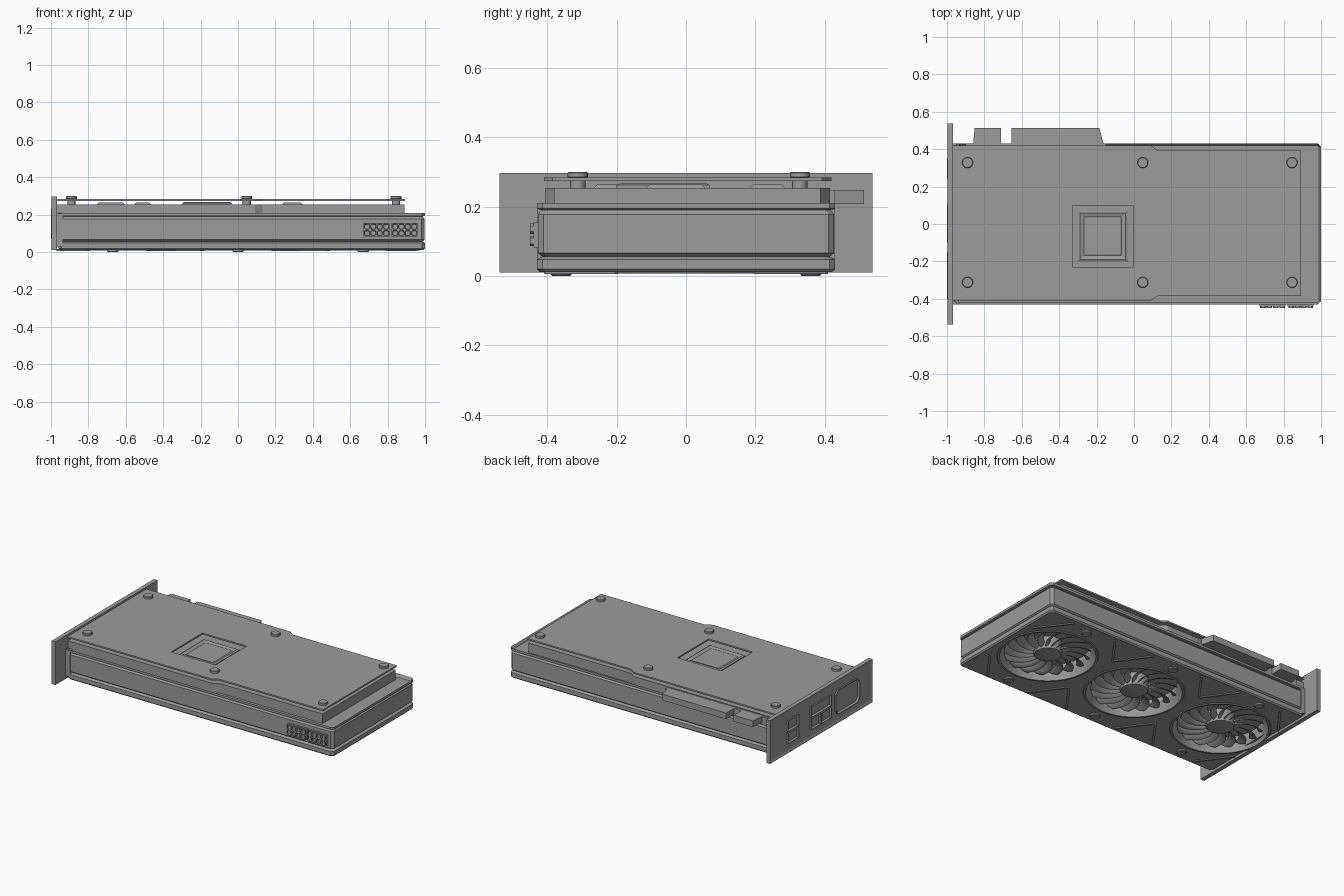
import bpy, bmesh
from math import sin, cos, pi, radians
from mathutils import Vector, Matrix

cube = bpy.data.objects.get("Cube")
if cube:
    bpy.data.objects.remove(cube)

grey = bpy.data.materials.new("plain_grey")
grey.use_nodes = True
grey.diffuse_color = (0.33, 0.33, 0.33, 1)
grey.node_tree.nodes["Principled BSDF"].inputs["Base Color"].default_value = (0.33, 0.33, 0.33, 1)


def finish(name, bm, smooth=False):
    bmesh.ops.recalc_face_normals(bm, faces=bm.faces)
    mesh = bpy.data.meshes.new(name)
    bm.to_mesh(mesh)
    bm.free()
    mesh.materials.append(grey)
    ob = bpy.data.objects.new(name, mesh)
    bpy.context.collection.objects.link(ob)
    if smooth:
        bpy.ops.object.select_all(action='DESELECT')
        ob.select_set(True)
        bpy.context.view_layer.objects.active = ob
        bpy.ops.object.shade_smooth_by_angle(angle=radians(35))
    return ob


def loft(name, layers, insets=(), smooth=False):
    """Stack outlines [(z, points)] into a closed solid; insets = (direction, width, depth)."""
    bm = bmesh.new()
    rings = [[bm.verts.new((x, y, z)) for x, y in pts] for z, pts in layers]
    n = len(rings[0])
    for low, high in zip(rings, rings[1:]):
        for i in range(n):
            j = (i + 1) % n
            bm.faces.new((low[i], low[j], high[j], high[i]))
    bm.faces.new(rings[0][::-1])
    bm.faces.new(rings[-1])
    bmesh.ops.recalc_face_normals(bm, faces=bm.faces)
    for direction, width, depth in insets:
        d = Vector(direction)
        best = max((f for f in bm.faces if f.normal.dot(d) > 0.99),
                   key=lambda f: f.calc_center_median().dot(d) + f.calc_area() * 0.01)
        bmesh.ops.inset_region(bm, faces=[best], thickness=width, depth=0)
        bmesh.ops.translate(bm, verts=best.verts[:], vec=d * depth)
    return finish(name, bm, smooth)


def rect(x0, x1, y0, y1, c=0.0):
    if c == 0:
        return [(x0, y0), (x1, y0), (x1, y1), (x0, y1)]
    return [(x0 + c, y0), (x1 - c, y0), (x1, y0 + c), (x1, y1 - c),
            (x1 - c, y1), (x0 + c, y1), (x0, y1 - c), (x0, y0 + c)]


def box(name, x0, x1, y0, y1, z0, z1, insets=()):
    return loft(name, [(z0, rect(x0, x1, y0, y1)), (z1, rect(x0, x1, y0, y1))], insets)


def disc(name, x, y, layers, sides=32, smooth=True):
    """Turned part from (z, radius) pairs."""
    ang = [2 * pi * i / sides for i in range(sides)]
    return loft(name, [(z, [(x + r * cos(a), y + r * sin(a)) for a in ang])
                       for z, r in layers], smooth=smooth)


def cut(target, cutter):
    cutter.hide_render = True
    mod = target.modifiers.new("cut", 'BOOLEAN')
    mod.operation = 'DIFFERENCE'
    mod.solver = 'EXACT'
    mod.object = cutter
    bpy.ops.object.select_all(action='DESELECT')
    target.select_set(True)
    bpy.context.view_layer.objects.active = target
    bpy.ops.object.modifier_apply(modifier=mod.name)
    bpy.data.objects.remove(cutter)


# Cooler shroud: lower lip, grooved belt and upper rim with a shallow tray on top
profile = [(0.012, 0.008), (0.02, 0), (0.048, 0), (0.056, 0.016), (0.066, 0.003),
           (0.178, 0.003), (0.19, 0.014), (0.194, 0), (0.21, 0)]
shroud = loft("shroud", [(z, rect(-0.96 + i, 1 - i, -0.43 + i, 0.43 - i, 0.016))
                         for z, i in profile], [((0, 0, 1), 0.012, -0.02)])
box("shroud_end_block", -0.97, -0.935, -0.43, 0.43, 0.03, 0.205)

# Fans in conical wells
fan_xs = (-0.67, 0, 0.67)


def fan_blades(x, count=17, steps=6):
    bm = bmesh.new()
    for b in range(count):
        strip = []
        for s in range(steps + 1):
            t = s / steps
            r = 0.075 + 0.185 * t
            lead = 2 * pi * b / count + 0.45 * t * t
            width = 0.3 - 0.04 * t
            strip.append([bm.verts.new((x + r * cos(a), r * sin(a), z)) for a, z in
                          ((lead, 0.028), (lead + width * 0.5, 0.037), (lead + width, 0.058))])
        for p, q in zip(strip, strip[1:]):
            for k in range(2):
                bm.faces.new((p[k], p[k + 1], q[k + 1], q[k]))
    bmesh.ops.solidify(bm, geom=bm.faces[:], thickness=0.004)
    return finish("fan_blades", bm, True)


for x in fan_xs:
    cut(shroud, disc("well_cutter", x, 0, [(0.0, 0.29), (0.012, 0.286), (0.075, 0.262), (0.1, 0.262)],
                     48, False))
    fan_blades(x)
    disc("fan_hub", x, 0, [(0.018, 0.066), (0.021, 0.08), (0.03, 0.086), (0.1, 0.086)])
    # Raised rim round each well
    bm = bmesh.new()
    loops = []
    for i in range(48):
        a = 2 * pi * i / 48
        loops.append([bm.verts.new((x + r * cos(a), r * sin(a), z)) for r, z in
                      ((0.284, 0.016), (0.288, 0.007), (0.3, 0.007), (0.306, 0.016))])
    for p, q in zip(loops, loops[1:] + loops[:1]):
        for k in range(4):
            m = (k + 1) % 4
            bm.faces.new((p[k], p[m], q[m], q[k]))
    finish("fan_rim", bm, True)
    for y in (-0.36, 0.36):
        disc("underside_screw", x, y, [(0, 0.026), (0.004, 0.03), (0.016, 0.03)], 24)


# Slanted ribs on the underside between the fans
def rib(a, b, w=0.007):
    a, b = Vector(a), Vector(b)
    side = (b - a).orthogonal().normalized() * w
    pts = [tuple(a - side), tuple(b - side), tuple(b + side), tuple(a + side)]
    loft("underside_rib", [(0.006, pts), (0.016, pts)])


for x in (-0.335, 0.335):
    for sy in (-1, 1):
        rib((x, 0.2 * sy), (x - 0.15, 0.405 * sy))
        rib((x, 0.2 * sy), (x + 0.15, 0.405 * sy))
for sx in (-1, 1):
    for sy in (-1, 1):
        rib((0.95 * sx, 0.2 * sy), (0.8 * sx, 0.4 * sy))


# Circuit board block and floating backplate share a stepped outline
def board(grow=0.0):
    g = grow
    return [(-0.97, -0.405 - g), (0.09, -0.405 - g), (0.13, -0.38 - g), (0.89 + g, -0.38 - g),
            (0.89 + g, 0.388 + g), (0.13, 0.388 + g), (0.09, 0.415 + g), (-0.97, 0.415 + g)]


loft("circuit_board", [(0.17, board()), (0.254, board())])
backplate = loft("backplate", [(0.274, board(0.004)), (0.284, board(0.004))])
cut(backplate, box("window_cutter", -0.33, -0.005, -0.23, 0.098, 0.26, 0.3))

# Processor bracket seen through the window
loft("processor_bracket", [(0.25, rect(-0.298, -0.035, -0.2, 0.068)),
                           (0.262, rect(-0.298, -0.035, -0.2, 0.068)),
                           (0.267, rect(-0.288, -0.045, -0.19, 0.058))],
     [((0, 0, 1), 0.03, -0.007), ((0, 0, 1), 0.012, 0.003)])

# Small components under the backplate
for x0, x1, y0, y1 in ((-0.76, -0.6, -0.27, -0.13), (-0.56, -0.46, 0.18, 0.29),
                       (0.23, 0.35, -0.12, 0.06)):
    loft("board_component", [(0.25, rect(x0, x1, y0, y1)),
                             (0.264, rect(x0 + 0.015, x1 - 0.015, y0 + 0.015, y1 - 0.015))])

# Backplate screws
for x in (-0.89, 0.047, 0.845):
    for y in (-0.312, 0.328):
        disc("backplate_screw", x, y, [(0.25, 0.022), (0.284, 0.022), (0.285, 0.029),
                                       (0.297, 0.029), (0.3, 0.026)], 24)

# Edge connector fingers
for x0, x1, lean in ((-0.86, -0.71, 0), (-0.655, -0.163, 0.022)):
    pts = [(x0, 0.4), (x1, 0.4), (x1, 0.43), (x1 - lean, 0.513), (x0 + 0.008 * (lean == 0), 0.513),
           (x0, 0.43)]
    loft("edge_connector", [(0.207, pts), (0.248, pts)])
box("edge_connector_base", -0.9, -0.15, 0.4, 0.43, 0.2, 0.248)

# Power sockets: two blocks of four by two recessed pins
for x0 in (0.672, 0.822):
    box("power_socket", x0, x0 + 0.138, -0.44, -0.415, 0.082, 0.155)
    for i in range(4):
        for j in range(2):
            cx, cz = x0 + 0.018 + 0.034 * i, 0.101 + 0.035 * j
            w = 0.015
            pin = loft("power_pin", [(0, rect(-w, w, -w, w, 0.007)), (0.018, rect(-w, w, -w, w, 0.007))],
                       [((0, 0, 1), 0.004, -0.014)])
            pin.data.transform(Matrix.Translation((cx, -0.432, cz)) @ Matrix.Rotation(pi / 2, 4, 'X'))

# Mounting bracket with framed outer face and display ports
outward = (-1, 0, 0)
box("mounting_bracket", -0.996, -0.968, -0.538, 0.538, 0.01, 0.297, [(outward, 0.025, -0.006)])
ports = ((0.24, 0.35, 0.075, 0.145), (0.24, 0.35, 0.155, 0.225),
         (0.01, 0.11, 0.075, 0.145), (-0.1, 0.11, 0.155, 0.225), (-0.1, 0.0, 0.075, 0.145))
for y0, y1, z0, z1 in ports:
    box("display_port", -1, -0.98, y0, y1, z0, z1, [(outward, 0.012, -0.012)])
p = loft("large_port", [(0, rect(0.07, 0.23, -0.4, -0.15, 0.025)),
                        (0.02, rect(0.07, 0.23, -0.4, -0.15, 0.025))], [((0, 0, 1), 0.014, -0.012)])
# Turn the port so that it opens outward
p.data.transform(Matrix(((0, 0, -1, -0.98), (0, 1, 0, 0), (1, 0, 0, 0), (0, 0, 0, 1))))
